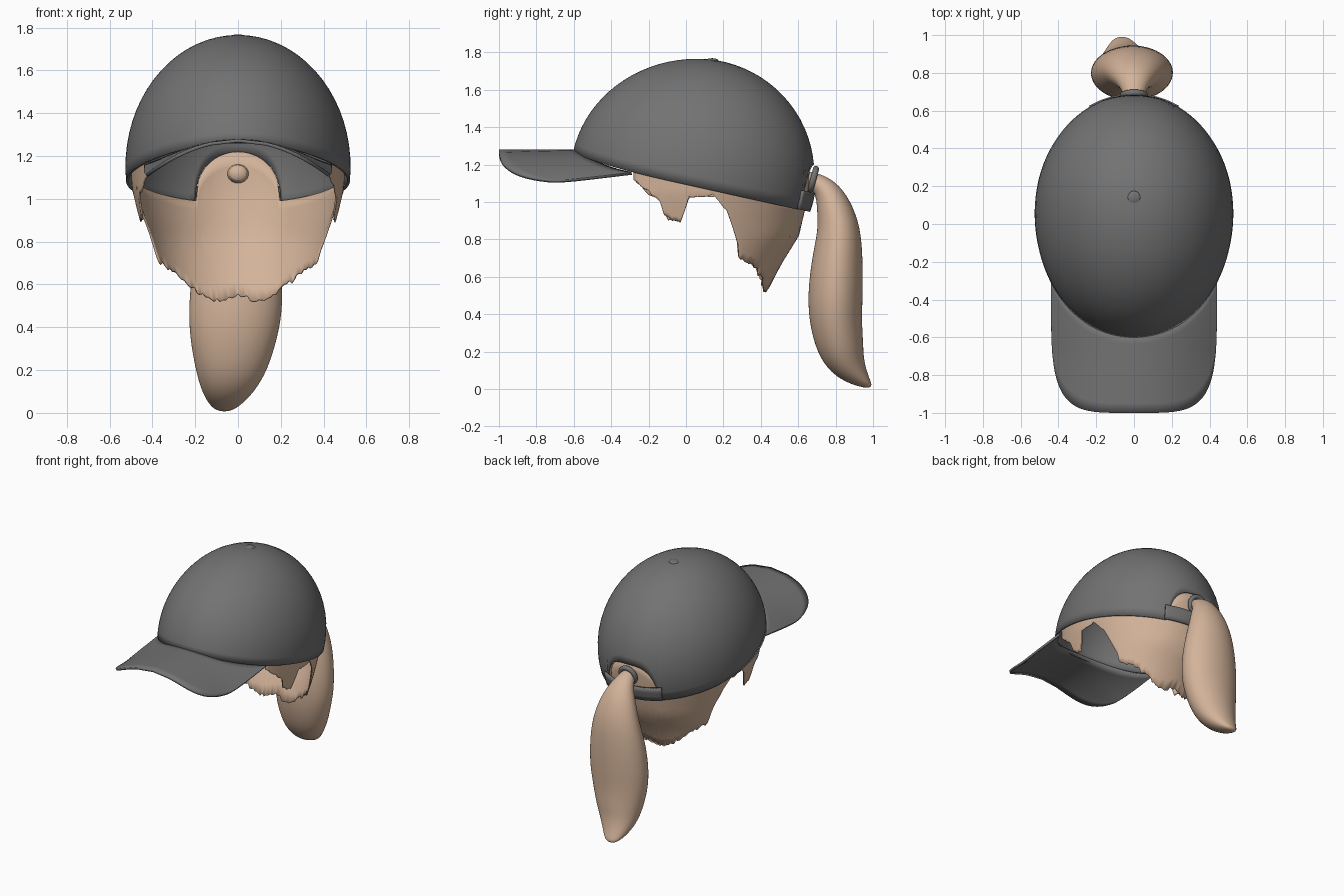
import bpy, bmesh, math, random
from mathutils import Vector

if "Cube" in bpy.data.objects:
    bpy.data.objects.remove(bpy.data.objects["Cube"])

random.seed(4)


def material(name, rgb):
    m = bpy.data.materials.new(name)
    m.diffuse_color = (*rgb, 1)
    m.use_nodes = True
    m.node_tree.nodes["Principled BSDF"].inputs["Base Color"].default_value = m.diffuse_color
    return m


GREY = material("cap grey", (0.17, 0.17, 0.17))
TAN = material("hair tan", (0.65, 0.45, 0.32))


def grid(name, rows, mat, closed=False, thick=0.0, caps=False, subsurf=0, angle=40):
    """Skin a list of equally long point rows."""
    bm = bmesh.new()
    vs = [[bm.verts.new(p) for p in r] for r in rows]
    n = len(rows[0])
    for a, b in zip(vs, vs[1:]):
        for i in range(n if closed else n - 1):
            j = (i + 1) % n
            bm.faces.new((a[i], a[j], b[j], b[i]))
    if caps:
        bm.faces.new(vs[0])
        bm.faces.new(vs[-1][::-1])
    bmesh.ops.remove_doubles(bm, verts=bm.verts, dist=1e-5)
    bmesh.ops.recalc_face_normals(bm, faces=bm.faces)
    me = bpy.data.meshes.new(name)
    bm.to_mesh(me)
    bm.free()
    ob = bpy.data.objects.new(name, me)
    bpy.context.collection.objects.link(ob)
    finish(ob, name, mat, angle)
    if thick:
        s = ob.modifiers.new("thickness", 'SOLIDIFY')
        s.thickness, s.offset = thick, 0
    if subsurf:
        s = ob.modifiers.new("smooth", 'SUBSURF')
        s.levels = s.render_levels = subsurf
    return ob


def finish(ob, name, mat, angle=40):
    ob.name = name
    ob.data.materials.clear()
    ob.data.materials.append(mat)
    bpy.ops.object.select_all(action='DESELECT')
    ob.select_set(True)
    bpy.context.view_layer.objects.active = ob
    bpy.ops.object.shade_smooth_by_angle(angle=math.radians(angle))


def lerp_table(t, table):
    """Piecewise linear lookup; rows are (key, value, ...)."""
    if t <= table[0][0]:
        return table[0][1:]
    for a, b in zip(table, table[1:]):
        if t <= b[0]:
            f = (t - a[0]) / (b[0] - a[0])
            return [p + (q - p) * f for p, q in zip(a[1:], b[1:])]
    return table[-1][1:]


# Cap shape: ellipsoid, longer at the front; angle a = 0 is the back
CY, CZ, RZ = 0.06, 1.15, 0.61


def cap_point(a, z, grow=0.0):
    s = math.sqrt(max(0, 1 - ((z - CZ) / RZ) ** 2))
    ry = 0.62 if math.cos(a) > 0 else 0.67
    return Vector(((0.52 + grow) * s * math.sin(a), CY + (ry + grow) * s * math.cos(a), z))


def plain_rim(y):
    return 1.093 - 0.222 * y + 0.035 * max(0, -y / 0.6) ** 3


def rim_height(a, arch=True):
    z = 1.05
    for _ in range(14):
        p = cap_point(a, z)
        z = plain_rim(p.y)
    if arch and p.y > 0 and abs(p.x) < 0.2:      # arched opening at the back
        z += 0.25 * math.sqrt(1 - (abs(p.x) / 0.2) ** 3)
    return z


# Crown
N, ROWS = 160, 18
angles = [2 * math.pi * i / N for i in range(N)]
rims = [math.acos((rim_height(a) - CZ) / RZ) for a in angles]
grid("cap_crown", [[cap_point(a, CZ + RZ * math.cos(ph * k / ROWS)) for a, ph in zip(angles, rims)]
                   for k in range(ROWS + 1)], GREY, closed=True, thick=0.012)

# Strap across the back opening
strap = []
for k in range(4):
    row = []
    for i in range(-12, 13):
        a = math.radians(i * 2.2)
        row.append(cap_point(a, rim_height(a, False) + 0.1 * k / 3, 0.012))
    strap.append(row)
grid("back_strap", strap, GREY, thick=0.014)


# Brim: superelliptic outline, drooping towards the sides
def brim_point(x, y):
    drop = 0.17 - 0.05 * min(1, max(0, (y + 0.7) / 0.4))
    return (x, y, 1.272 - drop * (x / 0.435) ** 2)


brim = []
for k in range(9):
    row = []
    for i in range(49):
        t = math.pi * i / 48
        c, s = math.cos(t), max(0, math.sin(t))
        xo = 0.435 * math.copysign(abs(c) ** 0.444, c)
        yo = -0.29 - 0.71 * s ** 0.444
        xi = 0.43 * math.copysign(abs(c) ** 0.7, c)
        yi = CY + 0.015 - 0.657 * math.sqrt(1 - (xi / 0.52) ** 2)
        f = k / 8
        row.append(brim_point(xi + (xo - xi) * f, yi + (yo - yi) * f))
    brim.append(row)
grid("cap_brim", brim, GREY, thick=0.016)

# Top button
bpy.ops.mesh.primitive_uv_sphere_add(segments=20, ring_count=10, location=(0, 0.14, 1.755))
bpy.context.object.scale = (0.035, 0.035, 0.014)
finish(bpy.context.object, "top_button", GREY)

# Hair below the cap: nape and sideburns in one shell, with a ragged lower edge
RADII = [(0.5, 0.40, 0.36), (0.66, 0.41, 0.44), (0.82, 0.44, 0.54),
         (0.97, 0.475, 0.575), (1.05, 0.492, 0.592), (1.22, 0.50, 0.60)]
LOWER = [(0, 0.55), (15, 0.52), (28, 0.57), (43, 0.64), (62, 0.71), (72, 0.92), (80, 1.03),
         (90, 1.04), (95, 1.02), (97, 0.90), (105, 0.91), (108, 1.0), (114, 1.05), (122, 1.13)]


def hair_point(a, z):
    rx, ry = lerp_table(z, RADII)
    if math.cos(a) < 0:
        ry = 0.64
    return (rx * math.sin(a), CY + ry * math.cos(a), z)


columns = []
for d in range(-122, 123, 2):
    a = math.radians(d)
    top = rim_height(a, False) + 0.03
    if abs(d) < 24:                               # fills the back opening
        top = 1.0 + 0.22 * math.sqrt(1 - (abs(d) / 24) ** 2)
    low = min(lerp_table(abs(d), LOWER)[0] + random.uniform(-0.012, 0.012), top - 0.02)
    columns.append([hair_point(a, top + (low - top) * k / 10) for k in range(11)])
grid("nape_hair", columns, TAN, thick=0.008)

# Ponytail: y, z, half depth, half width, x shift
TAIL = [(0.60, 1.12, 0.045, 0.05, 0), (0.68, 1.12, 0.045, 0.05, 0),
        (0.75, 1.07, 0.068, 0.085, 0), (0.79, 0.98, 0.095, 0.13, 0),
        (0.82, 0.86, 0.115, 0.17, 0), (0.81, 0.70, 0.138, 0.208, -0.005),
        (0.797, 0.50, 0.15, 0.225, -0.01), (0.80, 0.35, 0.142, 0.208, -0.02),
        (0.83, 0.20, 0.126, 0.17, -0.03), (0.875, 0.115, 0.092, 0.13, -0.045),
        (0.94, 0.048, 0.045, 0.08, -0.06), (0.99, 0.012, 0.012, 0.035, -0.065)]
rings = []
for i, (y, z, hd, hx, cx) in enumerate(TAIL):
    p, q = TAIL[max(0, i - 1)], TAIL[min(len(TAIL) - 1, i + 1)]
    t = Vector((q[0] - p[0], q[1] - p[1])).normalized()
    ring = []
    for k in range(20):
        b = 2 * math.pi * k / 20
        o = hd * math.sin(b)
        ring.append((cx + hx * math.cos(b), y - t.y * o, z + t.x * o))
    rings.append(ring)
grid("ponytail", rings, TAN, closed=True, caps=True, subsurf=2, angle=80)

# Hair tie around the root of the ponytail
bpy.ops.mesh.primitive_torus_add(major_segments=28, minor_segments=10, major_radius=0.058,
                                 minor_radius=0.017, location=(0, 0.68, 1.12),
                                 rotation=(math.radians(75), 0, 0))
finish(bpy.context.object, "hair_tie", GREY)
